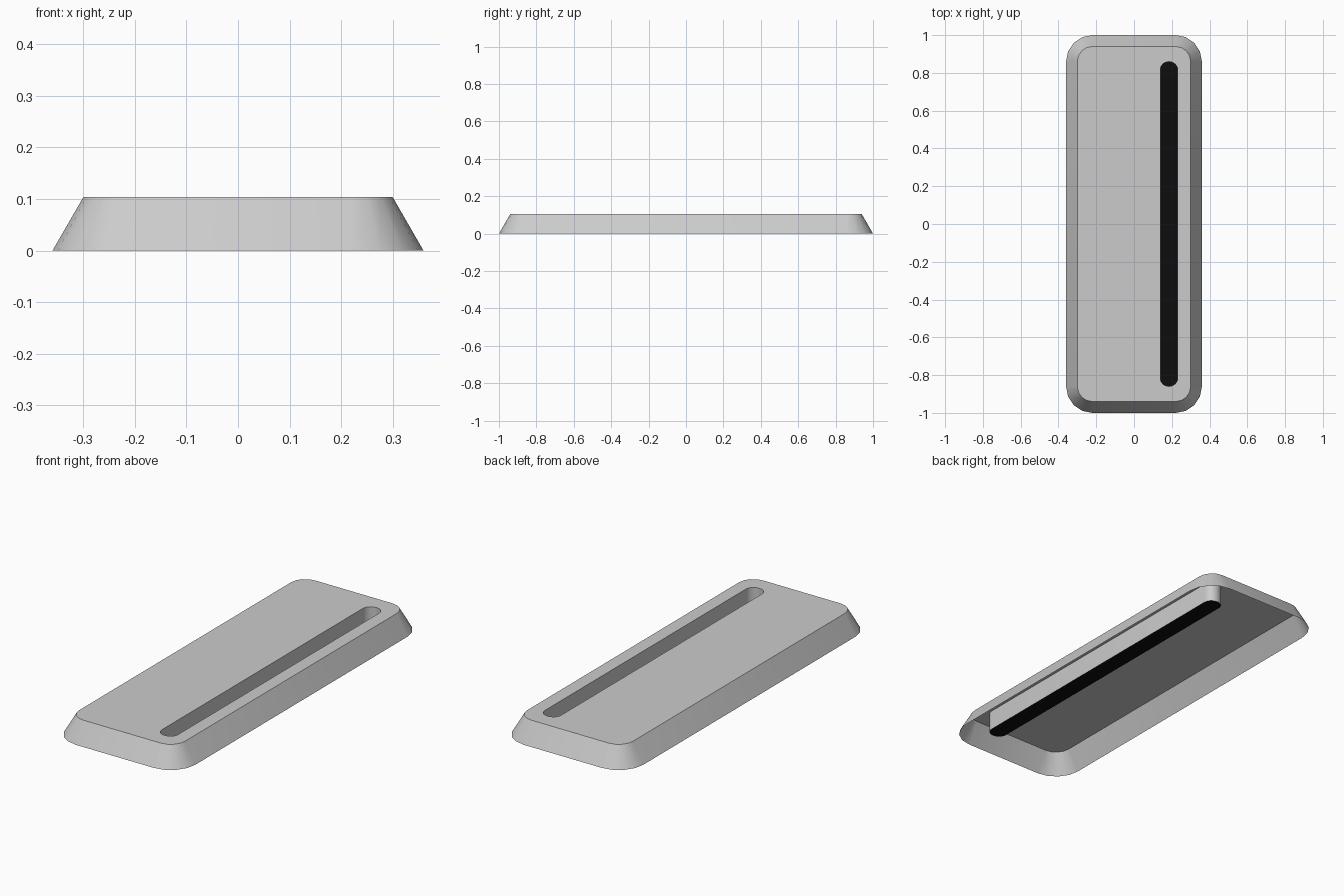
import bpy
import bmesh
from math import cos, sin, pi

HEIGHT = 0.104

cube = bpy.data.objects.get("Cube")
if cube:
    bpy.data.objects.remove(cube, do_unlink=True)


def make_material(name, value):
    mat = bpy.data.materials.new(name)
    mat.use_nodes = True
    colour = (value, value, value, 1)
    mat.diffuse_color = colour
    mat.node_tree.nodes["Principled BSDF"].inputs["Base Color"].default_value = colour
    return mat


def rounded_loop(bm, cx, half_x, half_y, radius, z, steps):
    """Closed loop of vertices: arcs around the four corner centres."""
    verts = []
    for i, (sx, sy) in enumerate([(1, 1), (-1, 1), (-1, -1), (1, -1)]):
        for k in range(steps + 1):
            a = (i + k / steps) * pi / 2
            verts.append(bm.verts.new((cx + sx * half_x + radius * cos(a),
                                       sy * half_y + radius * sin(a), z)))
    return verts


def bridge(bm, low, high):
    n = len(low)
    for i in range(n):
        j = (i + 1) % n
        bm.faces.new((low[i], low[j], high[j], high[i]))


def loop_edges(verts):
    return [bm.edges.get((v, verts[i - 1])) for i, v in enumerate(verts)]


def finish(bm, name, mat):
    mesh = bpy.data.meshes.new(name)
    bm.to_mesh(mesh)
    bm.free()
    mesh.materials.append(mat)
    obj = bpy.data.objects.new(name, mesh)
    bpy.context.collection.objects.link(obj)
    bpy.ops.object.select_all(action='DESELECT')
    obj.select_set(True)
    bpy.context.view_layer.objects.active = obj
    bpy.ops.object.shade_smooth_by_angle()
    return obj


grey = make_material("light grey", 0.6)
black = make_material("black", 0.004)

# Slot outline, shared by the housing and the strip
SLOT = dict(cx=0.185, half_x=0.002, half_y=0.815, radius=0.044, steps=6)

# Hollow housing: sloping sides, top with a slot, slot walls hanging down
bm = bmesh.new()
base = rounded_loop(bm, 0, 0.22, 0.86, 0.14, 0, 4)
rim = rounded_loop(bm, 0, 0.22, 0.86, 0.08, HEIGHT, 4)
slot_top = rounded_loop(bm, z=HEIGHT, **SLOT)
slot_low = rounded_loop(bm, z=0.002, **SLOT)
bridge(bm, base, rim)
bridge(bm, slot_top, slot_low)
bmesh.ops.triangle_fill(bm, edges=loop_edges(rim) + loop_edges(slot_top),
                        use_beauty=True, normal=(0, 0, 1))
bmesh.ops.recalc_face_normals(bm, faces=bm.faces[:])
bm.normal_update()
if sum(f.normal.z * f.calc_area() for f in bm.faces) < 0:
    bmesh.ops.reverse_faces(bm, faces=bm.faces[:])
finish(bm, "housing", grey)

# Dark strip closing the bottom of the slot
bm = bmesh.new()
bm.faces.new(rounded_loop(bm, z=0.002, **SLOT))
finish(bm, "slot_floor", black)
